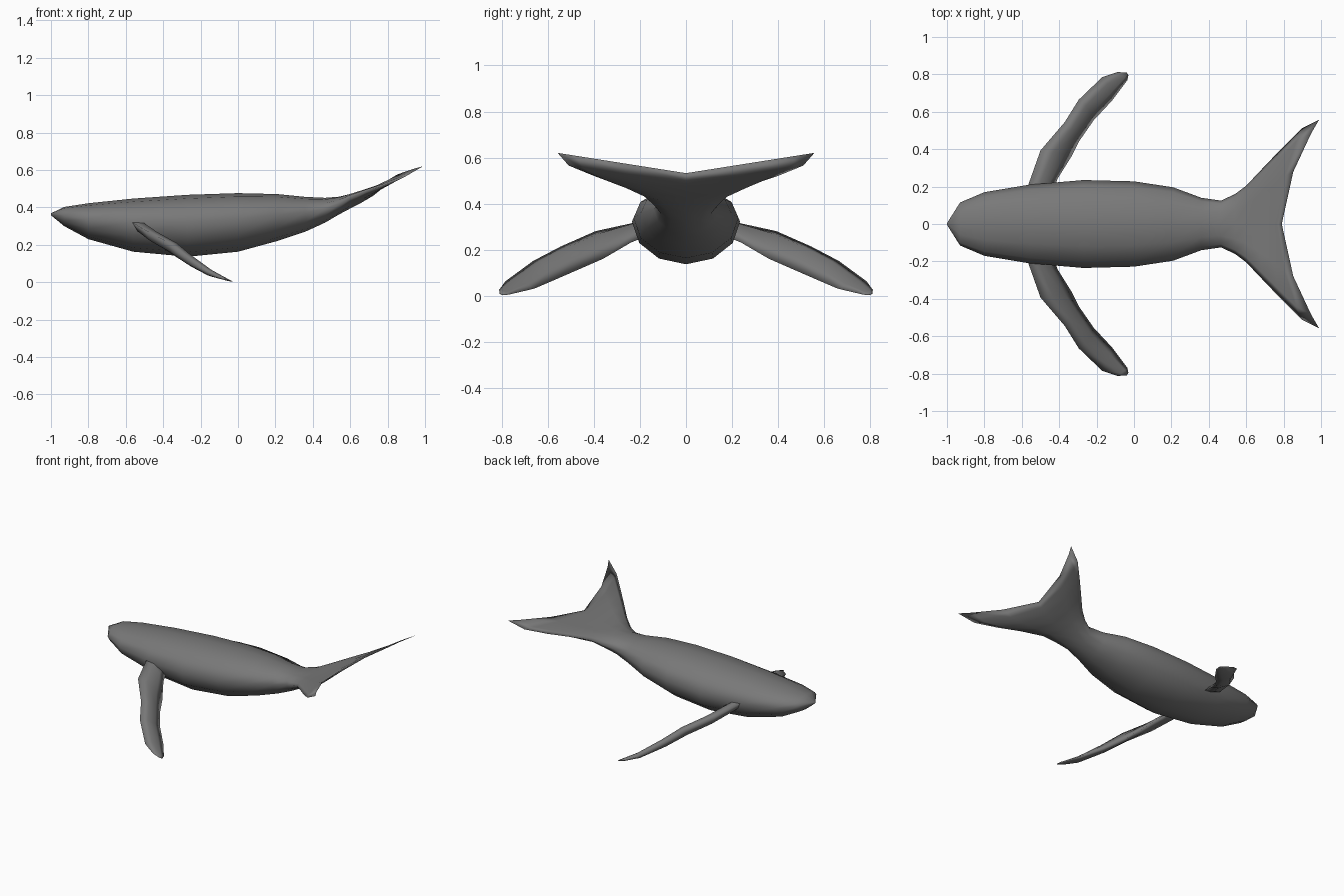
import bpy, bmesh, math
from mathutils import Vector

if "Cube" in bpy.data.objects:
    bpy.data.objects.remove(bpy.data.objects["Cube"])

# Dark grey skin
skin = bpy.data.materials.new("dark_grey_skin")
skin.diffuse_color = (0.19, 0.19, 0.19, 1)
skin.use_nodes = True
skin.node_tree.nodes["Principled BSDF"].inputs["Base Color"].default_value = skin.diffuse_color


def loft(name, rings, cap_end, mirror=False):
    """Skin a list of equal-length rings into one smooth object."""
    bm = bmesh.new()
    rows = [[bm.verts.new(p) for p in r] for r in rings]
    n = len(rows[0])
    for a, b in zip(rows, rows[1:]):
        for i in range(n):
            j = (i + 1) % n
            bm.faces.new((a[i], a[j], b[j], b[i]))
    bm.faces.new(rows[0])
    if cap_end:
        bm.faces.new(rows[-1])
    bmesh.ops.remove_doubles(bm, verts=bm.verts, dist=0.0005)
    bmesh.ops.recalc_face_normals(bm, faces=bm.faces)
    me = bpy.data.meshes.new(name)
    bm.to_mesh(me)
    bm.free()
    me.shade_smooth()
    me.materials.append(skin)
    ob = bpy.data.objects.new(name, me)
    bpy.context.collection.objects.link(ob)
    if mirror:
        mod = ob.modifiers.new("mirror", 'MIRROR')
        mod.use_axis = (False, True, False)
    return ob


def blade(name, sections, normal):
    """Thin fin: each section is leading point, trailing point, half thickness."""
    n = Vector(normal).normalized()
    rings = []
    for lead, trail, t in sections:
        a, b = Vector(lead), Vector(trail)
        p, q = a.lerp(b, 0.3), a.lerp(b, 0.7)
        rings.append([a, p + n * t, q + n * t * 0.7, b, q - n * t * 0.7, p - n * t])
    return loft(name, rings, True, mirror=True)


def ring(xc, w, top, bot, xt=None, zt=None, sides=12):
    """Cross-section; xt, zt sweep its side points back and up into a fluke."""
    mid = bot + 0.56 * (top - bot)
    xt = xc if xt is None else xt
    zt = mid if zt is None else zt
    pts = []
    for k in range(sides):
        a = 2 * math.pi * k / sides
        c, s = math.cos(a), math.sin(a)
        u = abs(s)
        z = mid + (zt - mid) * u + c * ((top - mid) if c > 0 else (mid - bot))
        pts.append((xc + (xt - xc) * u ** 1.7, w * s, z))
    return pts


# Body, widening at the tail stock into the swept, raised flukes
stations = [
    (-1.00, 0.004, 0.368, 0.358), (-0.93, 0.115, 0.402, 0.300),
    (-0.80, 0.170, 0.422, 0.230), (-0.56, 0.210, 0.447, 0.163),
    (-0.27, 0.235, 0.467, 0.136), (0.00, 0.228, 0.476, 0.163),
    (0.21, 0.196, 0.471, 0.220), (0.36, 0.140, 0.456, 0.270),
    (0.465, 0.125, 0.451, 0.318),
    (0.54, 0.160, 0.457, 0.362, 0.54, 0.420),
    (0.60, 0.205, 0.468, 0.394, 0.60, 0.452),
    (0.66, 0.300, 0.482, 0.425, 0.69, 0.487),
    (0.72, 0.405, 0.501, 0.460, 0.79, 0.522),
    (0.765, 0.510, 0.523, 0.500, 0.895, 0.565),
    (0.79, 0.558, 0.532, 0.532, 0.99, 0.620),
]
loft("body_and_flukes", [ring(*s) for s in stations], False)

# Flippers, reaching down and back from the sides
blade("flippers", [
    ((-0.58, 0.12, 0.330), (-0.44, 0.14, 0.270), 0.022),
    ((-0.565, 0.21, 0.320), (-0.41, 0.24, 0.230), 0.028),
    ((-0.50, 0.393, 0.280), (-0.335, 0.36, 0.160), 0.030),
    ((-0.37, 0.545, 0.213), (-0.295, 0.44, 0.125), 0.030),
    ((-0.295, 0.665, 0.150), (-0.215, 0.555, 0.075), 0.026),
    ((-0.17, 0.785, 0.062), (-0.117, 0.66, 0.030), 0.018),
    ((-0.09, 0.812, 0.025), (-0.035, 0.77, 0.004), 0.007),
    ((-0.04, 0.810, 0.008), (-0.03, 0.795, 0.002), 0.002),
], (0.59, 0.03, 0.80))
